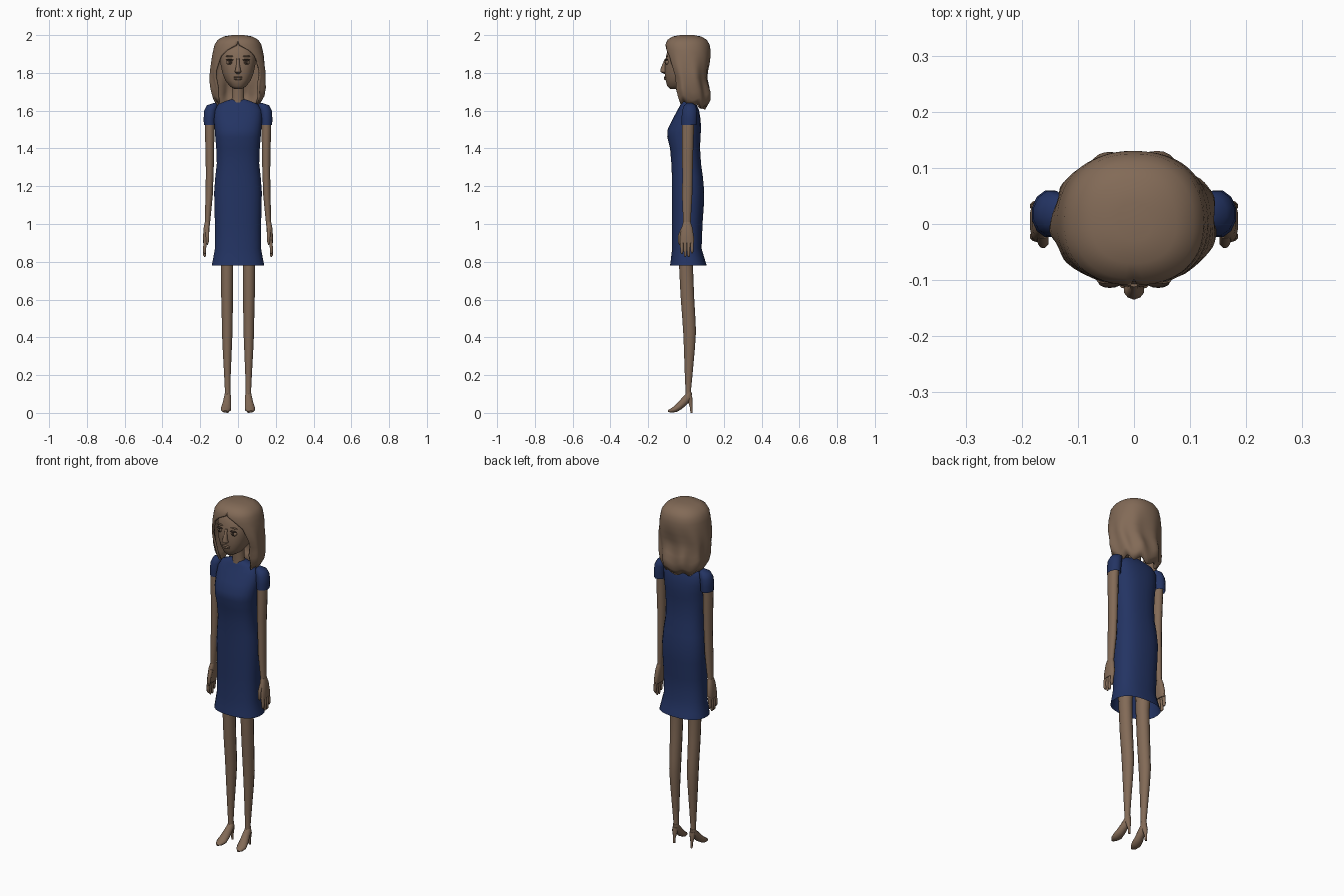
import bpy, bmesh, math
from mathutils import Vector


def material(name, col):
    m = bpy.data.materials.new(name)
    m.diffuse_color = (*col, 1)
    return m


BROWN = material("warm brown", (0.225, 0.145, 0.095))
NAVY = material("navy cloth", (0.017, 0.034, 0.125))
DARK = material("dark brown", (0.03, 0.02, 0.014))


def finish(name, bm, mat, angle=50):
    bmesh.ops.recalc_face_normals(bm, faces=bm.faces)
    me = bpy.data.meshes.new(name)
    bm.to_mesh(me)
    bm.free()
    me.materials.append(mat)
    for p in me.polygons:
        p.use_smooth = True
    me.set_sharp_from_angle(angle=math.radians(angle))
    ob = bpy.data.objects.new(name, me)
    bpy.context.collection.objects.link(ob)
    return ob


def power(v, e):
    return math.copysign(abs(v) ** e, v)


def loft(name, secs, mat, n=12, sq=2.0, flat=True, caps=(True, True)):
    """Rings (x, y, z, half width, half depth) skinned into a tube."""
    bm = bmesh.new()
    rings = []
    X = Vector((1, 0, 0))
    for i, s in enumerate(secs):
        c = Vector(s[:3])
        t = Vector(secs[min(i + 1, len(secs) - 1)][:3]) - Vector(secs[max(i - 1, 0)][:3])
        b = Vector((0, 1, 0)) if flat else t.cross(X).normalized()
        ring = []
        for k in range(n):
            a = 2 * math.pi * (k + 0.5) / n
            ring.append(bm.verts.new(c + X * s[3] * power(math.cos(a), 2 / sq)
                                     + b * s[4] * power(math.sin(a), 2 / sq)))
        rings.append(ring)
    for r, q in zip(rings, rings[1:]):
        for k in range(n):
            bm.faces.new((r[k], r[(k + 1) % n], q[(k + 1) % n], q[k]))
    for ring, cap in zip((rings[0], rings[-1]), caps):
        if cap:
            bm.faces.new(ring)
    return finish(name, bm, mat)


def body(rows):
    """(z, half width, front y, back y) to loft sections."""
    return [(0, (f + b) / 2, z, w, (b - f) / 2) for z, w, f, b in rows]


def ball(name, c, size, mat):
    bm = bmesh.new()
    bmesh.ops.create_uvsphere(bm, u_segments=12, v_segments=8, radius=1)
    for v in bm.verts:
        v.co = Vector(c) + Vector(v.co[i] * size[i] for i in range(3))
    return finish(name, bm, mat)


# Dress, open at the hem
loft("dress", body([
    (0.78, .140, -.085, .110), (0.81, .134, -.081, .101), (0.87, .123, -.074, .083),
    (1.00, .123, -.074, .088), (1.10, .126, -.074, .095), (1.17, .127, -.075, .097),
    (1.25, .121, -.075, .090), (1.32, .113, -.078, .080), (1.40, .116, -.085, .075),
    (1.46, .121, -.100, .077), (1.50, .124, -.098, .080), (1.55, .128, -.074, .078),
    (1.60, .126, -.047, .070), (1.635, .105, -.028, .055), (1.655, .055, -.020, .038),
    (1.66, .036, -.015, .033)]), NAVY, n=24, sq=2.4, caps=(False, True))

# Head and neck
loft("head", body([
    (1.715, .020, -.085, -.03), (1.73, .045, -.100, .02), (1.76, .068, -.108, .05),
    (1.80, .084, -.113, .07), (1.85, .094, -.112, .08), (1.90, .098, -.104, .09),
    (1.95, .085, -.085, .08), (1.975, .050, -.050, .05)]), BROWN, n=20, sq=2.3)
loft("neck", [(0, .008, 1.62, .045, .035), (0, .006, 1.67, .033, .03),
              (0, 0, 1.77, .035, .036)], BROWN)

# Face features
loft("nose", [(0, -.112, 1.795, .008, .004), (0, -.117, 1.805, .019, .017),
              (0, -.119, 1.82, .014, .016), (0, -.113, 1.85, .008, .010),
              (0, -.107, 1.875, .007, .005)], BROWN, n=10)
ball("upper_lip", (0, -.110, 1.777, ), (.026, .007, .005), BROWN)
ball("lower_lip", (0, -.109, 1.768), (.022, .008, .006), BROWN)
for s in (-1, 1):
    ball("eye", (s * .043, -.098, 1.856), (.018, .013, .014), BROWN)
    ball("pupil", (s * .043, -.109, 1.856), (.008, .004, .009), DARK)
    ball("eyelid", (s * .043, -.104, 1.869), (.021, .010, .004), DARK)
    ball("eyebrow", (s * .045, -.101, 1.888), (.022, .006, .004), BROWN)

# Wavy hair: shell open around the face (z, half width, front, back, half opening)
HAIR = [(2.0, .03, -.03, .04, 0), (1.993, .075, -.07, .08, 0), (1.975, .107, -.098, .11, 0),
        (1.95, .124, -.109, .125, .03), (1.92, .131, -.111, .130, .40),
        (1.89, .137, -.111, .130, .68), (1.85, .142, -.108, .125, .80),
        (1.81, .147, -.100, .116, .88), (1.77, .147, -.09, .112, .92),
        (1.73, .143, -.088, .120, .92), (1.69, .140, -.086, .128, .92),
        (1.65, .134, -.075, .125, 1.0), (1.615, .115, -.06, .105, 1.1)]
bm = bmesh.new()
COLS = 56
grid = []
for z, w, f, b, gap in HAIR:
    wave = min(1, max(0, (1.9 - z) / 0.2))
    row = []
    for k in range(COLS + 1):
        a = gap + (2 * math.pi - 2 * gap) * k / COLS
        r = 1 + wave * (.045 * math.sin(9 * a + z * 12) + .02 * math.sin(4 * a - z * 25))
        x = w * r * power(math.sin(a), .88)
        c = power(math.cos(a), .88)
        y = r * (f * c if c > 0 else -b * c)
        drop = wave ** 3 * (.02 * (1 + math.cos(a)) + .010 * math.sin(9 * a + 1))
        row.append(bm.verts.new((x, y, z + drop)))
    grid.append(row)
for r, q in zip(grid, grid[1:]):
    for k in range(COLS):
        bm.faces.new((r[k], q[k], q[k + 1], r[k + 1]))
bm.faces.new(grid[0])
bmesh.ops.remove_doubles(bm, verts=bm.verts, dist=.0005)
hair = finish("hair", bm, BROWN, 60)
mod = hair.modifiers.new("thickness", 'SOLIDIFY')
mod.thickness = .012
mod.offset = -1

# Limbs on both sides
for s in (-1, 1):
    loft("sleeve", [(s * .118, .02, 1.64, .012, .015), (s * .136, .02, 1.628, .030, .032),
                    (s * .146, .019, 1.60, .034, .041), (s * .150, .018, 1.56, .033, .043),
                    (s * .150, .017, 1.525, .032, .041)], NAVY, caps=(True, False))
    loft("arm", [(s * .148, .014, 1.60, .025, .033), (s * .150, .010, 1.50, .026, .033),
                 (s * .149, .008, 1.35, .023, .030), (s * .150, .008, 1.26, .021, .028),
                 (s * .153, .006, 1.15, .020, .028), (s * .162, .005, 1.00, .014, .020)], BROWN)
    loft("palm", [(s * .162, .005, 1.01, .014, .020), (s * .166, .005, .98, .016, .030),
                  (s * .170, .005, .93, .016, .038), (s * .172, .005, .90, .013, .037)],
         BROWN, sq=2.5)
    for i, tip in enumerate((.84, .825, .825, .845)):
        y = -.022 + i * .018
        loft("finger", [(s * .172, y, .915, .010, .010), (s * .177, y, .87, .009, .009),
                        (s * .177, y, tip + .01, .008, .008), (s * .175, y, tip, .003, .003)],
             BROWN, n=8)
    loft("thumb", [(s * .163, -.015, .98, .011, .011), (s * .162, -.032, .94, .010, .011),
                   (s * .162, -.035, .905, .008, .008), (s * .162, -.034, .89, .003, .003)],
         BROWN, n=8)
    loft("leg", [(s * .060, .005, 1.0, .045, .050), (s * .058, 0, .78, .034, .038),
                 (s * .058, .007, .62, .032, .037), (s * .057, .015, .50, .030, .036),
                 (s * .057, .019, .43, .029, .035), (s * .057, .018, .34, .025, .030),
                 (s * .056, .014, .20, .018, .021), (s * .055, .012, .12, .015, .015),
                 (s * .055, .012, .08, .016, .017)], BROWN)
    # High-heeled shoe
    loft("shoe", [(s * .055, .018, .11, .014, .014), (s * .055, .012, .085, .019, .021),
                  (s * .057, -.010, .060, .022, .022), (s * .061, -.035, .035, .026, .020),
                  (s * .064, -.058, .019, .028, .017), (s * .066, -.080, .012, .020, .011),
                  (s * .067, -.095, .009, .007, .005)], BROWN, flat=False)
    loft("heel", [(s * .056, .029, 0, .006, .006), (s * .056, .027, .03, .007, .007),
                  (s * .056, .021, .07, .016, .015), (s * .055, .018, .09, .016, .015)],
         BROWN, n=8)
